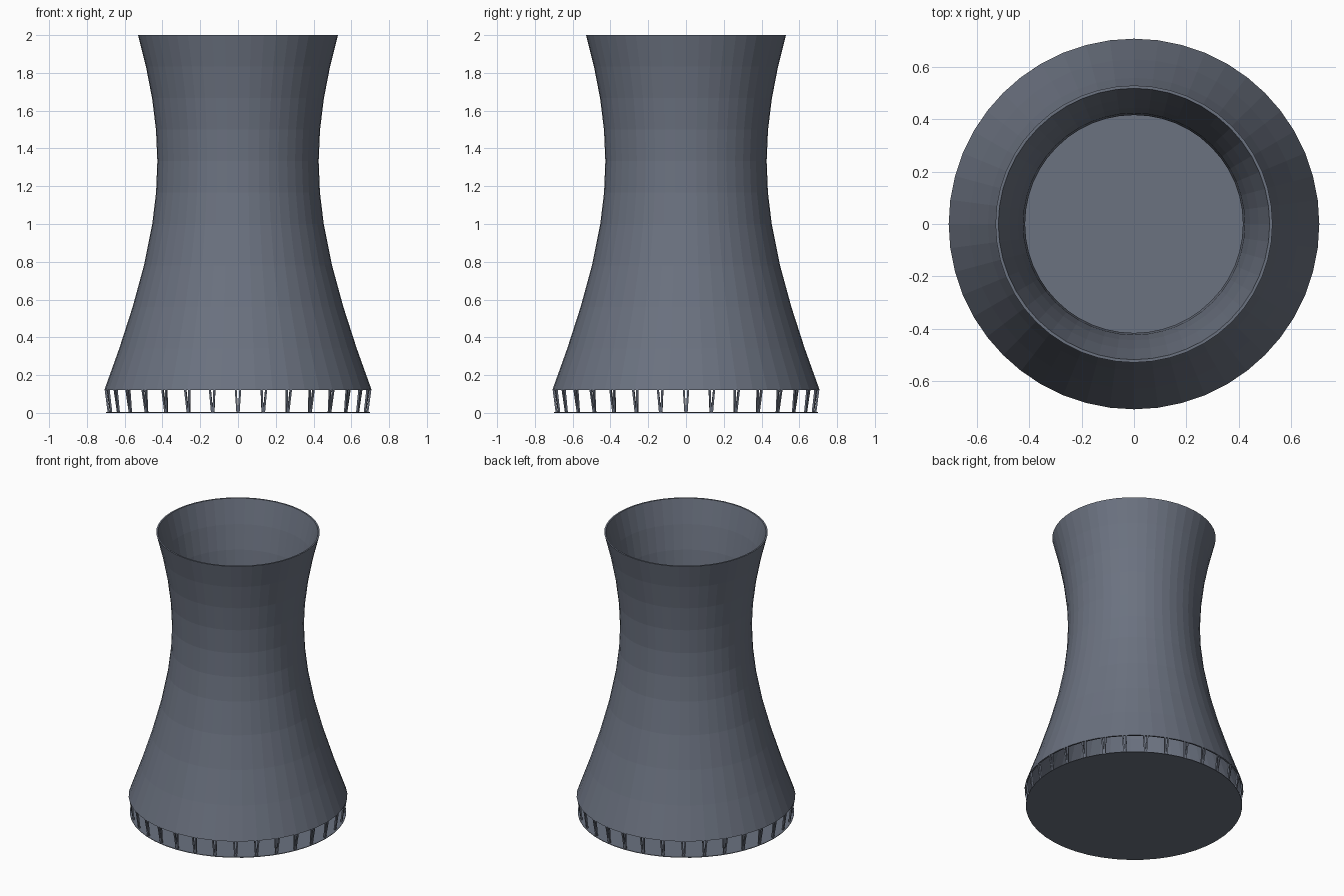
import bpy, bmesh
from math import sin, cos, pi, sqrt
from mathutils import Vector

old = bpy.data.objects.get("Cube")
if old:
    bpy.data.objects.remove(old, do_unlink=True)

SIDES, LEGS = 48, 32
BASE, TOP, WALL = 0.12, 2.0, 0.011

concrete = bpy.data.materials.new("grey concrete")
concrete.use_nodes = True
colour = (0.147, 0.168, 0.216, 1)
concrete.diffuse_color = colour
concrete.node_tree.nodes["Principled BSDF"].inputs["Base Color"].default_value = colour


def finish(name, bm):
    bmesh.ops.recalc_face_normals(bm, faces=bm.faces)
    mesh = bpy.data.meshes.new(name)
    bm.to_mesh(mesh)
    bm.free()
    mesh.materials.append(concrete)
    obj = bpy.data.objects.new(name, mesh)
    bpy.context.collection.objects.link(obj)
    return obj


def shell_radius(z):
    return 0.427 * sqrt(1 + ((z - 1.33) / 0.915) ** 2)


# Hollow hyperbolic shell: outer and inner profile closed into a loop and spun
heights = [BASE + 0.22 * i for i in range(4)] + [1 + i / 6 for i in range(7)]
profile = [(shell_radius(z), z) for z in heights]
profile += [(r - WALL, z) for r, z in reversed(profile)]
bm = bmesh.new()
rings = [[bm.verts.new((r * cos(2 * pi * i / SIDES), r * sin(2 * pi * i / SIDES), z))
          for i in range(SIDES)] for r, z in profile]
for k, ring in enumerate(rings):
    nxt = rings[(k + 1) % len(rings)]
    for i in range(SIDES):
        j = (i + 1) % SIDES
        bm.faces.new((ring[i], ring[j], nxt[j], nxt[i]))
finish("tower_shell", bm)

# Thin basin floor on the ground
bm = bmesh.new()
bmesh.ops.create_cone(bm, cap_ends=True, segments=SIDES, radius1=0.7, radius2=0.7, depth=0.004)
bmesh.ops.translate(bm, verts=bm.verts, vec=(0, 0, 0.002))
finish("basin_floor", bm)


# Ring of narrow V-shaped supports under the shell
def add_strut(bm, angle, spread, half=0.005):
    out = Vector((cos(angle), sin(angle), 0))
    side = Vector((-sin(angle), cos(angle), 0))
    corners = ((-1, -1), (1, -1), (1, 1), (-1, 1))
    ends = []
    for radius, shift, z in ((0.685, spread * 0.3, 0.0), (0.701, spread, BASE + 0.003)):
        centre = out * radius + side * shift + Vector((0, 0, z))
        ends.append([bm.verts.new(centre + out * half * a + side * half * b) for a, b in corners])
    low, high = ends
    bm.faces.new(low)
    bm.faces.new(high)
    for i in range(4):
        j = (i + 1) % 4
        bm.faces.new((low[i], low[j], high[j], high[i]))


bm = bmesh.new()
for n in range(LEGS):
    for spread in (-0.012, 0.012):
        add_strut(bm, 2 * pi * n / LEGS, spread)
finish("support_legs", bm)
